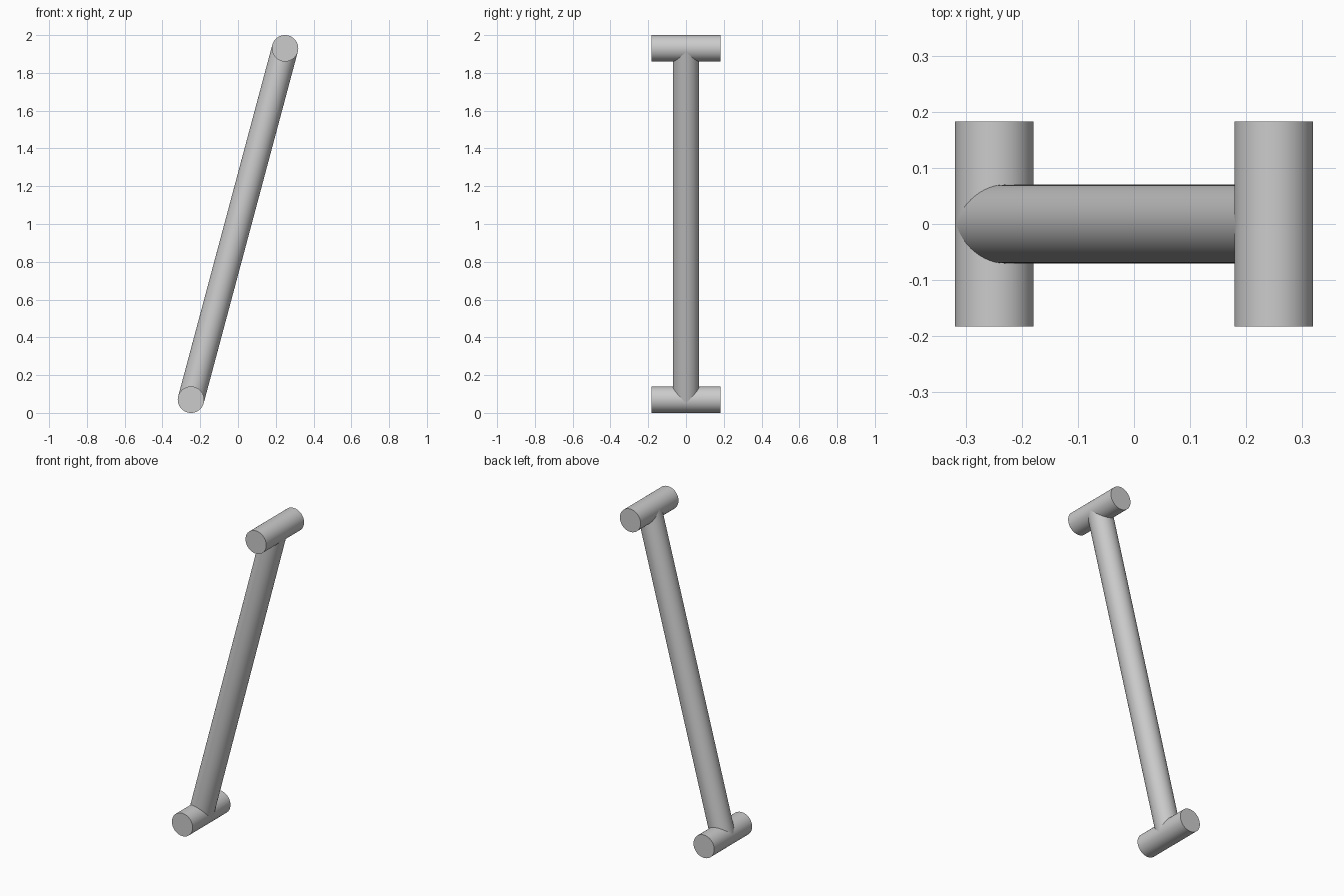
import bpy
from mathutils import Vector

cube = bpy.data.objects.get("Cube")
if cube:
    bpy.data.objects.remove(cube, do_unlink=True)

RADIUS = 0.07
HALF_PIN = 0.183
TOP = Vector((0.249, 0, 1.93))
BOTTOM = Vector((-0.249, 0, 0.07))

# Single grey metal
grey = bpy.data.materials.new("grey_metal")
grey.use_nodes = True
colour = (0.6, 0.6, 0.6, 1)
grey.diffuse_color = colour
grey.node_tree.nodes["Principled BSDF"].inputs["Base Color"].default_value = colour


def bar(name, start, end):
    """Round bar with flat caps between two points."""
    axis = end - start
    bpy.ops.mesh.primitive_cylinder_add(
        vertices=64, radius=RADIUS, depth=axis.length,
        location=(start + end) / 2,
        rotation=axis.to_track_quat('Z', 'Y').to_euler())
    obj = bpy.context.object
    obj.name = name
    obj.data.materials.append(grey)
    bpy.ops.object.shade_smooth_by_angle()


# Cross pins at each end, joined by the slanted rod
reach = Vector((0, HALF_PIN, 0))
bar("top_pin", TOP - reach, TOP + reach)
bar("bottom_pin", BOTTOM - reach, BOTTOM + reach)
bar("slanted_rod", BOTTOM, TOP)
